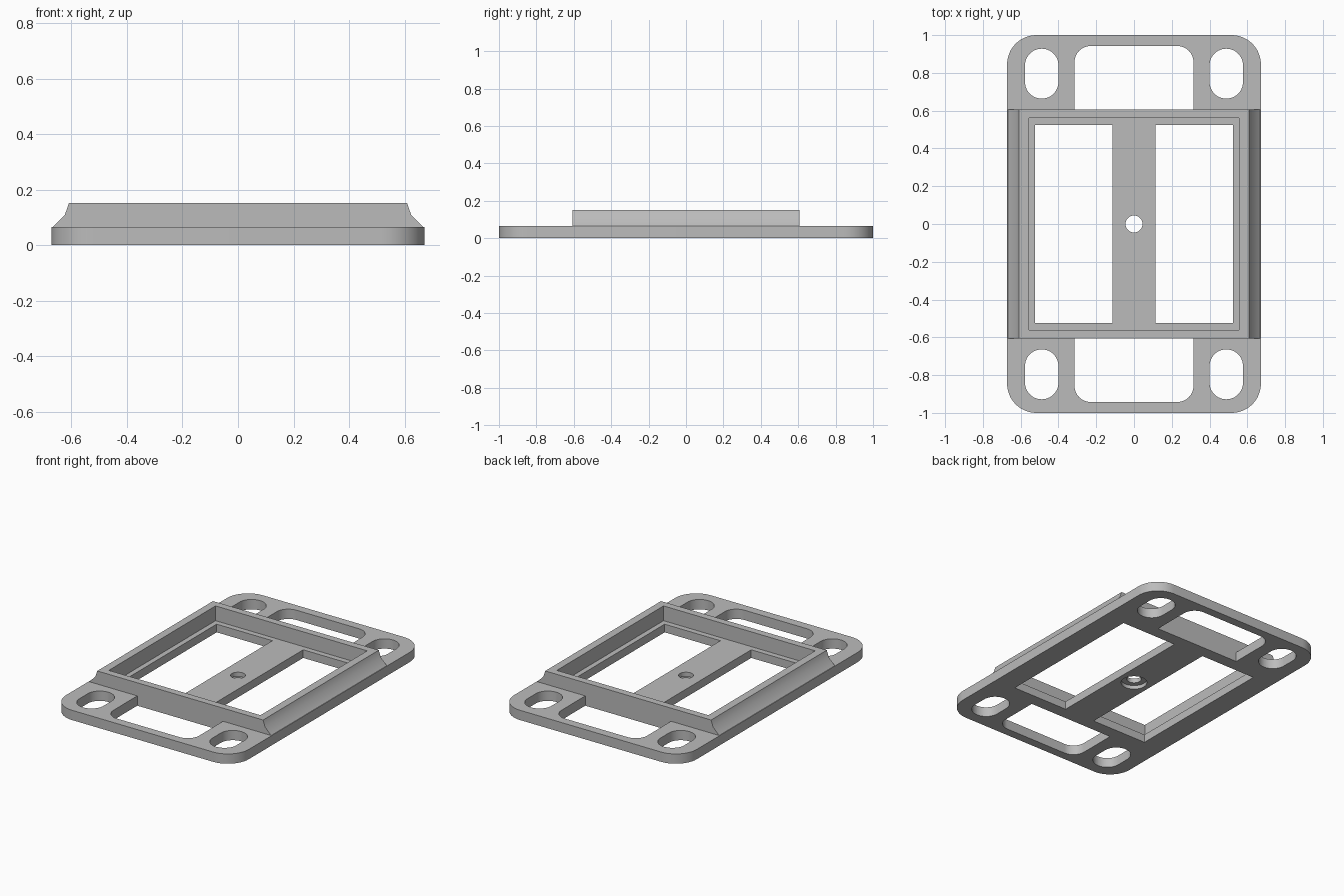
import bpy
import bmesh
from math import cos, sin, pi, radians
from mathutils import Vector

cube = bpy.data.objects.get("Cube")
if cube:
    bpy.data.objects.remove(cube, do_unlink=True)

grey = bpy.data.materials.new("plain grey")
grey.use_nodes = True
grey.diffuse_color = (0.5, 0.5, 0.5, 1)
grey.node_tree.nodes["Principled BSDF"].inputs["Base Color"].default_value = grey.diffuse_color


def rounded(x0, x1, y0, y1, radii=(0, 0, 0, 0), steps=12):
    """Rectangle outline; radii for corners ++, -+, --, +-."""
    corners = [(x1, y1), (x0, y1), (x0, y0), (x1, y0)]
    inward = [(-1, -1), (1, -1), (1, 1), (-1, 1)]
    points = []
    for i, ((x, y), (dx, dy), r) in enumerate(zip(corners, inward, radii)):
        if r == 0:
            points.append((x, y))
            continue
        for k in range(steps + 1):
            a = pi / 2 * (i + k / steps)
            points.append((x + dx * r + r * cos(a), y + dy * r + r * sin(a)))
    return points


def circle(r, n=40):
    return [(r * cos(2 * pi * k / n), r * sin(2 * pi * k / n)) for k in range(n)]


def prism(name, outline, low, high, along_y=False):
    """Extrude an outline along z, or an xz outline along y."""
    bm = bmesh.new()
    place = (lambda p, h: (p[0], h, p[1])) if along_y else (lambda p, h: (p[0], p[1], h))
    face = bm.faces.new([bm.verts.new(place(p, low)) for p in outline])
    new = bmesh.ops.extrude_face_region(bm, geom=[face])["geom"]
    shift = Vector(place((0, 0), high - low))
    bmesh.ops.translate(bm, vec=shift, verts=[v for v in new if isinstance(v, bmesh.types.BMVert)])
    bmesh.ops.recalc_face_normals(bm, faces=bm.faces)
    mesh = bpy.data.meshes.new(name)
    bm.to_mesh(mesh)
    bm.free()
    mesh.materials.append(grey)
    obj = bpy.data.objects.new(name, mesh)
    bpy.context.collection.objects.link(obj)
    return obj


def combine(target, tool, operation="DIFFERENCE"):
    tool.hide_render = True
    mod = target.modifiers.new(tool.name, "BOOLEAN")
    mod.operation, mod.solver, mod.object = operation, "EXACT", tool
    bpy.context.view_layer.objects.active = target
    bpy.ops.object.modifier_apply(modifier=mod.name)
    bpy.data.objects.remove(tool, do_unlink=True)


# Base plate with rounded corners
plate = prism("mounting_plate", rounded(-0.672, 0.672, -1, 1, (0.155,) * 4), 0, 0.065)

# Raised frame with flared sides
half = [(0.6, 0.03), (0.668, 0.065), (0.624, 0.109), (0.609, 0.152)]
profile = half + [(-x, z) for x, z in reversed(half)]
combine(plate, prism("raised_frame", profile, -0.607, 0.607, along_y=True), "UNION")

# Sunken seat inside the frame
combine(plate, prism("seat_pocket", rounded(-0.557, 0.557, -0.56, 0.56), 0.054, 0.3))

# Two large openings beside the central bar
for s in (-1, 1):
    xs = sorted((s * 0.113, s * 0.523))
    combine(plate, prism("seat_opening", rounded(*xs, -0.523, 0.523), -0.1, 0.3))

# Openings at both ends, rounded on the outer corners only
r = 0.085
combine(plate, prism("back_opening", rounded(-0.315, 0.315, 0.607, 0.942, (r, r, 0, 0)), -0.1, 0.3))
combine(plate, prism("front_opening", rounded(-0.315, 0.315, -0.942, -0.607, (0, 0, r, r)), -0.1, 0.3))

# Four fixing slots
for sx in (-1, 1):
    for sy in (-1, 1):
        xs = sorted((sx * 0.4, sx * 0.577))
        ys = sorted((sy * 0.664, sy * 0.928))
        combine(plate, prism("fixing_slot", rounded(*xs, *ys, (0.088,) * 4), -0.1, 0.3))

# Centre screw hole, recessed underneath
combine(plate, prism("screw_hole", circle(0.045), -0.1, 0.3))
combine(plate, prism("screw_recess", circle(0.08), -0.1, 0.025))

# Smooth curved walls, keep edges sharp
bpy.ops.object.select_all(action="DESELECT")
plate.select_set(True)
bpy.context.view_layer.objects.active = plate
bpy.ops.object.shade_smooth_by_angle(angle=radians(28))
